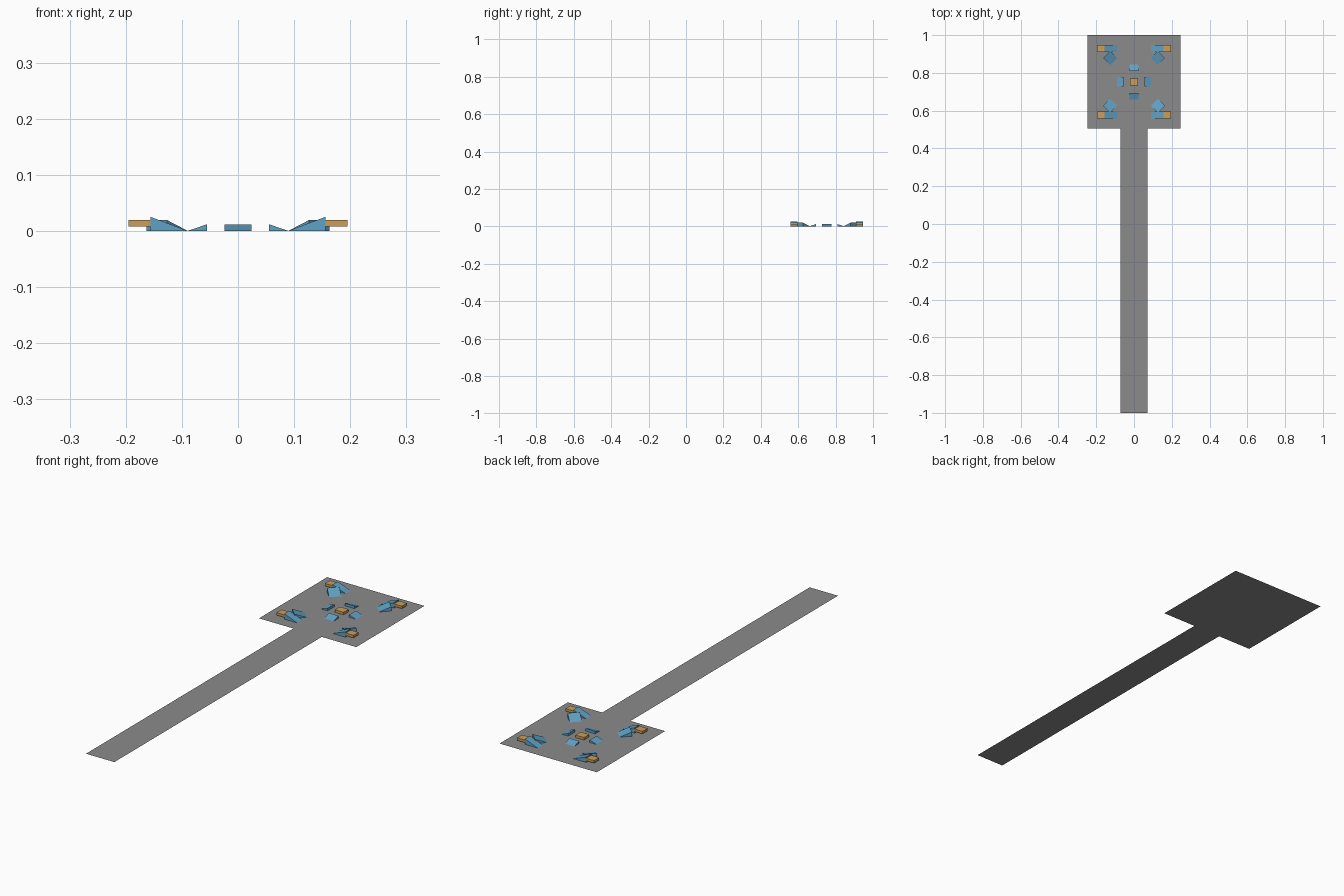
import bpy, math
from mathutils import Matrix, Vector

if "Cube" in bpy.data.objects:
    bpy.data.objects.remove(bpy.data.objects["Cube"])


def material(name, rgb):
    m = bpy.data.materials.new(name)
    m.diffuse_color = (*rgb, 1)
    m.use_nodes = True
    m.node_tree.nodes["Principled BSDF"].inputs["Base Color"].default_value = m.diffuse_color
    return m


GREY = material("asphalt grey", (0.26, 0.26, 0.26))
BLUE = material("ramp blue", (0.12, 0.36, 0.56))
ORANGE = material("block orange", (0.60, 0.34, 0.10))
LIFT = 0.0003  # keeps part bottoms clear of the ground sheet


def build(name, verts, faces, mat):
    me = bpy.data.meshes.new(name)
    me.from_pydata(verts, [], faces)
    me.materials.append(mat)
    ob = bpy.data.objects.new(name, me)
    bpy.context.collection.objects.link(ob)
    return ob


def ramp(name, cx, cy, length, width, height, angle):
    """Wedge whose slope runs down toward the given heading."""
    l, w, z = length / 2, width / 2, LIFT
    pts = [(-l, -w, z), (l, -w, z), (l, w, z), (-l, w, z),
           (-l, -w, height), (-l, w, height)]
    mat = Matrix.Translation((cx, cy, 0)) @ Matrix.Rotation(angle, 4, 'Z')
    build(name, [mat @ Vector(p) for p in pts],
          [(3, 2, 1, 0), (4, 1, 2, 5), (0, 1, 4), (3, 5, 2), (0, 4, 5, 3)], BLUE)


def block(name, cx, cy, z0, z1, sx=0.04, sy=0.037):
    pts = [(cx + x * sx / 2, cy + y * sy / 2, z) for z in (z0, z1)
           for x, y in ((-1, -1), (1, -1), (1, 1), (-1, 1))]
    build(name, pts, [(3, 2, 1, 0), (4, 5, 6, 7), (0, 1, 5, 4),
                      (1, 2, 6, 5), (2, 3, 7, 6), (3, 0, 4, 7)], ORANGE)


# Flat ground: square arena and long approach runway
def sheet(name, hx, y0, y1):
    build(name, [(-hx, y0, 0), (hx, y0, 0), (hx, y1, 0), (-hx, y1, 0)],
          [(0, 1, 2, 3)], GREY)


sheet("arena_floor", 0.247, 0.505, 1.0)
sheet("runway", 0.072, -1.0, 0.505)

CY = 0.7525
# Centre block with four small ramps sloping outward
block("centre_block", 0, CY, LIFT, 0.012, 0.044)
for i in range(4):
    a = i * math.pi / 2
    ramp("centre_ramp", 0.0725 * math.cos(a), CY + 0.0755 * math.sin(a),
         0.035, 0.049, 0.012, a)

# Corner groups: raised block, straight ramp, diagonal ramp facing the centre
for sx in (-1, 1):
    for sy in (-1, 1):
        block("corner_block", sx * 0.1755, CY + sy * 0.1755, 0.008, 0.0195)
        ramp("straight_ramp", sx * 0.1225, CY + sy * 0.1755, 0.066, 0.037, 0.025,
             math.pi if sx > 0 else 0)
        ramp("diagonal_ramp", sx * 0.1265, CY + sy * 0.1265, 0.052, 0.052, 0.0195,
             math.atan2(-sy, -sx))
